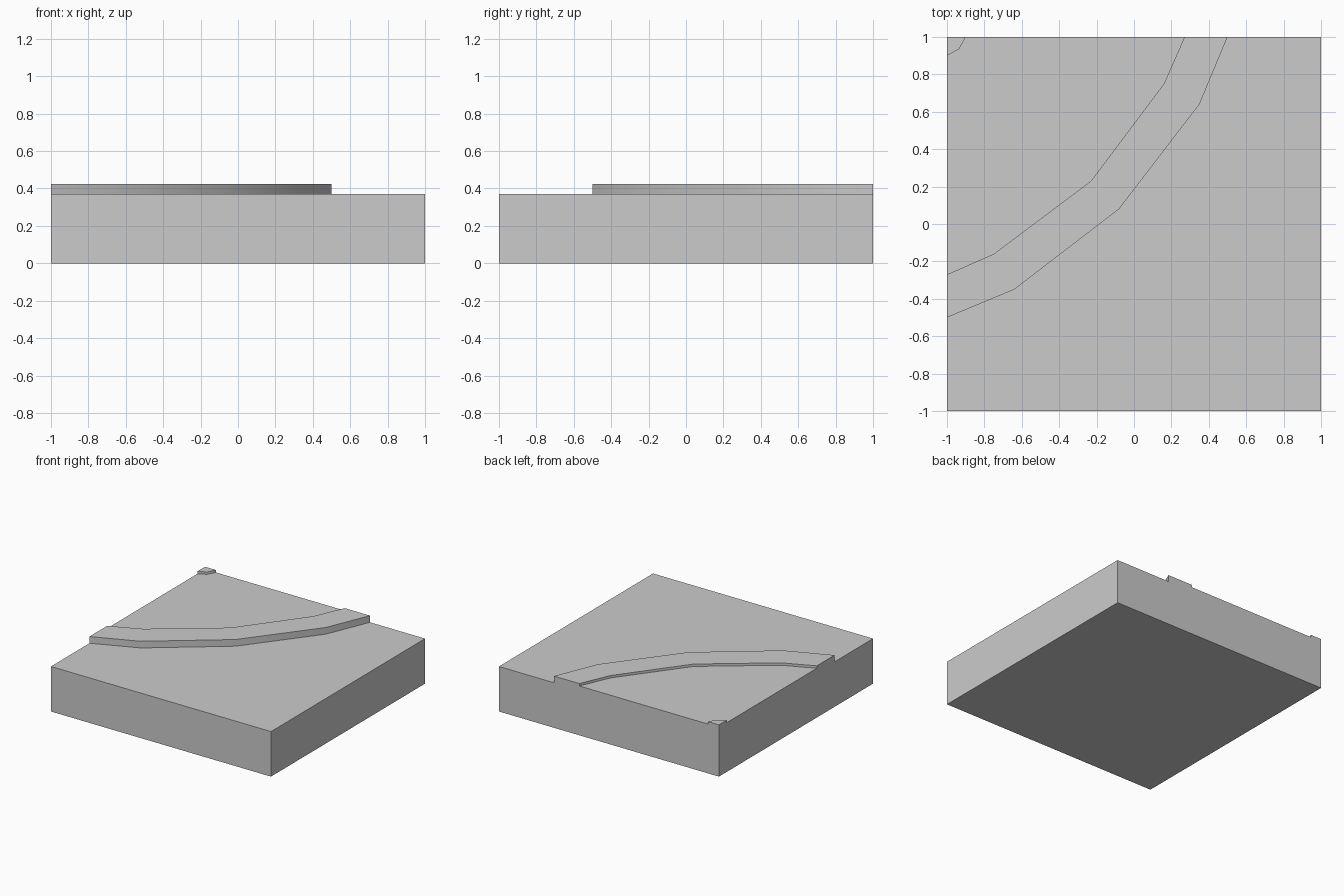
import bpy
import bmesh
import math

cube = bpy.data.objects.get("Cube")
if cube:
    bpy.data.objects.remove(cube, do_unlink=True)

# Heights of the ground, sunken path and raised kerb
GROUND, PATH, KERB = 0.37, 0.405, 0.425


def arc(half):
    """Bend line around the back right corner, mirrored over the diagonal."""
    mirrored = [(b, a) for a, b in reversed(half) if a != b]
    return [(a - 1, 1 - b) for a, b in half + mirrored]


outer = arc([(1.5, 0), (1.35, 0.36), (0.92, 0.92)])
inner = arc([(1.27, 0), (1.16, 0.25), (0.77, 0.77)])
corner = arc([(0.1, 0), (0.065, 0.065)])

bm = bmesh.new()


def face(points, smooth=False):
    f = bm.faces.new([bm.verts.new(p) for p in points])
    f.smooth = smooth


def flat(points, z):
    face([(x, y, z) for x, y in points])


def wall(line, low, high):
    for (ax, ay), (bx, by) in zip(line, line[1:]):
        face([(ax, ay, low), (bx, by, low), (bx, by, high), (ax, ay, high)], True)


# Top surfaces: ground, kerb, path and corner kerb
flat(outer + [(-1, -1), (1, -1), (1, 1)], GROUND)
flat(outer + inner[::-1], KERB)
flat(inner + corner[::-1], PATH)
flat(corner + [(-1, 1)], KERB)

# Kerb steps
wall(outer, GROUND, KERB)
wall(inner, PATH, KERB)
wall(corner, PATH, KERB)

# Stepped sides where the bend leaves the tile
o, i, c = (line[0][0] for line in (outer, inner, corner))
outline = [(-1, 0), (1, 0), (1, GROUND), (o, GROUND), (o, KERB), (i, KERB),
           (i, PATH), (c, PATH), (c, KERB), (-1, KERB)]
face([(s, 1, z) for s, z in outline])
face([(-1, -s, z) for s, z in outline])

# Plain sides and underside
face([(-1, -1, 0), (1, -1, 0), (1, -1, GROUND), (-1, -1, GROUND)])
face([(1, -1, 0), (1, 1, 0), (1, 1, GROUND), (1, -1, GROUND)])
flat([(-1, -1), (-1, 1), (1, 1), (1, -1)], 0)

bmesh.ops.remove_doubles(bm, verts=bm.verts, dist=0.0005)
bmesh.ops.recalc_face_normals(bm, faces=bm.faces)
mesh = bpy.data.meshes.new("curved_path_tile")
bm.to_mesh(mesh)
bm.free()

# Single grey colour
grey = bpy.data.materials.new("light_grey")
grey.use_nodes = True
colour = (0.6, 0.6, 0.6, 1)
grey.diffuse_color = colour
for node in grey.node_tree.nodes:
    if node.type == "BSDF_PRINCIPLED":
        node.inputs["Base Color"].default_value = colour
mesh.materials.append(grey)

tile = bpy.data.objects.new("curved_path_tile", mesh)
bpy.context.collection.objects.link(tile)
bpy.ops.object.select_all(action="DESELECT")
tile.select_set(True)
bpy.context.view_layer.objects.active = tile
bpy.ops.object.shade_smooth_by_angle(angle=math.radians(40))
